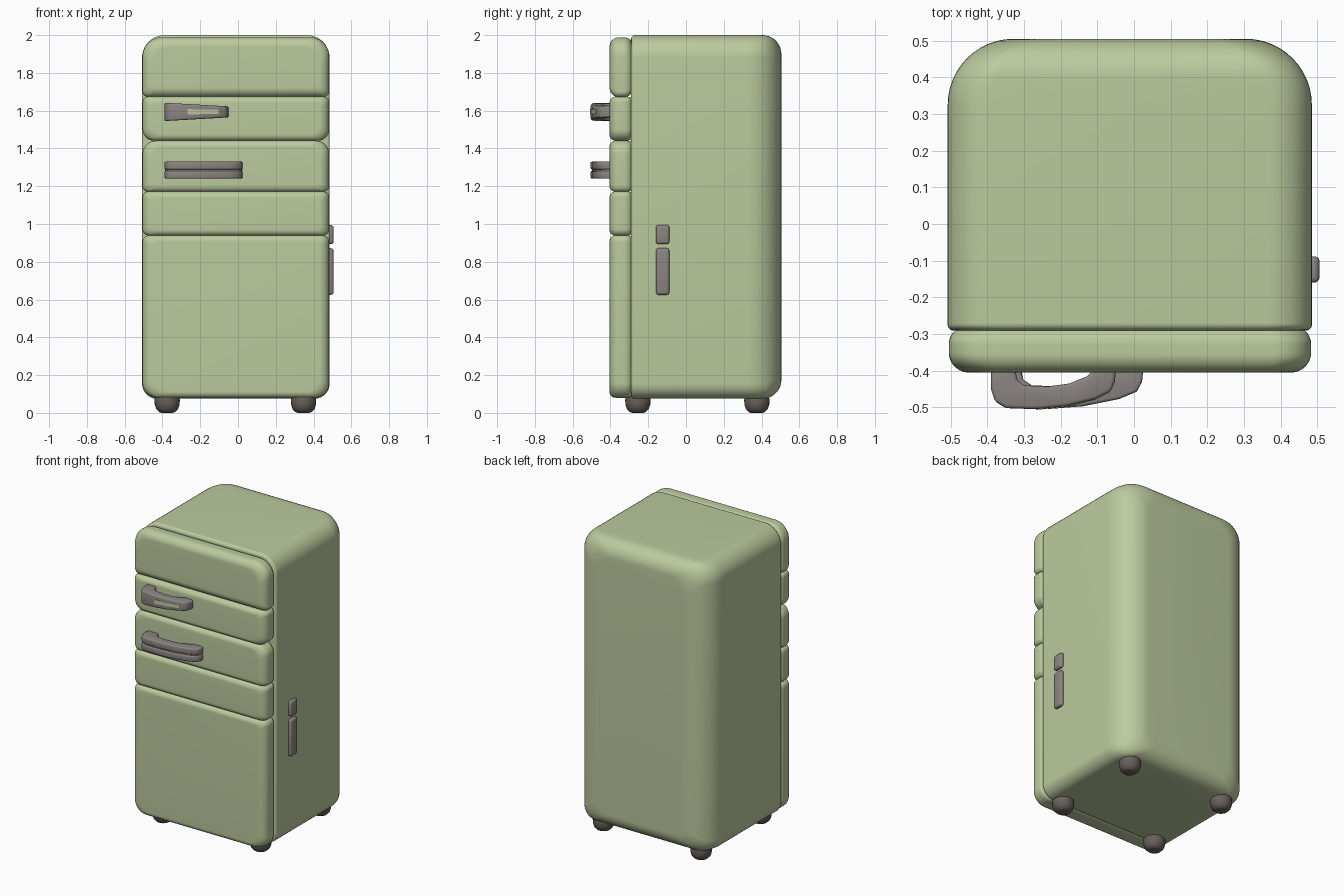
import bpy, bmesh, math
from mathutils import Matrix

default = bpy.data.objects.get("Cube")
if default:
    bpy.data.objects.remove(default, do_unlink=True)


def material(name, rgb):
    m = bpy.data.materials.new(name)
    m.use_nodes = True
    m.diffuse_color = (*rgb, 1)
    bsdf = m.node_tree.nodes["Principled BSDF"]
    bsdf.inputs["Base Color"].default_value = (*rgb, 1)
    bsdf.inputs["Roughness"].default_value = 0.6
    return m


green = material("pale green enamel", (0.50, 0.59, 0.34))
grey = material("grey metal", (0.26, 0.235, 0.22))
dark = material("dark rubber", (0.14, 0.118, 0.105))


def finish(name, bm, mat, bevel=0):
    """Turn a bmesh into a smooth object, with optional rounded edges."""
    bmesh.ops.recalc_face_normals(bm, faces=bm.faces)
    mesh = bpy.data.meshes.new(name)
    bm.to_mesh(mesh)
    bm.free()
    mesh.materials.append(mat)
    obj = bpy.data.objects.new(name, mesh)
    bpy.context.collection.objects.link(obj)
    bpy.ops.object.select_all(action="DESELECT")
    obj.select_set(True)
    bpy.context.view_layer.objects.active = obj
    if bevel:
        mod = obj.modifiers.new("rounded edges", "BEVEL")
        mod.width = bevel
        mod.segments = 3
        mod.limit_method = "ANGLE"
        mod.angle_limit = math.radians(40)
        bpy.ops.object.modifier_apply(modifier=mod.name)
    bpy.ops.object.shade_smooth_by_angle(angle=math.radians(40))
    return obj


def ring(x0, x1, z0, z1, r_low, r_top, n=10):
    """Rounded rectangle in the xz plane."""
    corners = [(x1 - r_top, z1 - r_top, r_top), (x0 + r_top, z1 - r_top, r_top),
               (x0 + r_low, z0 + r_low, r_low), (x1 - r_low, z0 + r_low, r_low)]
    pts = []
    for i, (cx, cz, r) in enumerate(corners):
        for k in range(n + 1):
            a = (i + k / n) * math.pi / 2
            pts.append((cx + r * math.cos(a), cz + r * math.sin(a)))
    return pts


def inset(depth, r):
    """How far a round of radius r pulls in at a depth from the end."""
    return r - math.sqrt(max(0, r * r - (r - depth) ** 2)) if depth < r else 0


def pillow(name, x, y, z, r_low, r_top, front, back, mat):
    """Loft a rounded slab along y; front and back are (side, top) rounds."""
    bm = bmesh.new()
    steps = [1 - math.cos(k / 12 * math.pi / 2) for k in range(13)]
    stations = [y[0] + max(front) * s for s in steps]
    stations += [y[1] - max(back) * s for s in reversed(steps)]
    loops = []
    for v in stations:
        dx = inset(v - y[0], front[0]) + inset(y[1] - v, back[0])
        dz = inset(v - y[0], front[1]) + inset(y[1] - v, back[1])
        pts = ring(x[0] + dx, x[1] - dx, z[0] + dz, z[1] - dz, r_low, r_top)
        loops.append([bm.verts.new((px, v, pz)) for px, pz in pts])
    n = len(loops[0])
    for a, b in zip(loops, loops[1:]):
        for i in range(n):
            j = (i + 1) % n
            bm.faces.new((a[i], a[j], b[j], b[i]))
    bm.faces.new(loops[0])
    bm.faces.new(loops[-1])
    return finish(name, bm, mat)


def slab(name, outline, z0, z1, mat, bevel, taper=0):
    """Extrude a plan outline upward; taper narrows it toward +x."""
    bm = bmesh.new()
    mid = (z0 + z1) / 2
    x0 = min(p[0] for p in outline)
    span = max(p[0] for p in outline) - x0
    rows = []
    for z in (z0, z1):
        rows.append([bm.verts.new((px, py, mid + (z - mid) * (1 - taper * (px - x0) / span)))
                     for px, py in outline])
    bm.faces.new(rows[0])
    bm.faces.new(rows[1])
    for i in range(len(outline)):
        j = (i + 1) % len(outline)
        bm.faces.new((rows[0][i], rows[0][j], rows[1][j], rows[1][i]))
    return finish(name, bm, mat, bevel)


def box(name, x, y, z, mat, bevel):
    plan = [(x[0], y[0]), (x[1], y[0]), (x[1], y[1]), (x[0], y[1])]
    return slab(name, plan, z[0], z[1], mat, bevel)


# Cabinet, with broad rounds at the back
pillow("cabinet", (-0.508, 0.485), (-0.29, 0.505), (0.075, 2.0),
       0.08, 0.12, (0.015, 0.02), (0.18, 0.1), green)

# Door panels: name, bottom, top, lower and upper corner rounds
panels = [("lower_door_panel", 0.08, 0.94, 0.08, 0.035),
          ("middle_door_rail", 0.938, 1.172, 0.035, 0.03),
          ("middle_door_panel", 1.17, 1.441, 0.03, 0.07),
          ("upper_door_rail", 1.441, 1.674, 0.06, 0.03),
          ("upper_door_panel", 1.672, 1.988, 0.03, 0.1)]
for name, z0, z1, r_low, r_top in panels:
    top = 0.05 if name == "upper_door_panel" else 0.032
    pillow(name, (-0.505, 0.483), (-0.405, -0.278), (z0, z1),
           r_low, r_top, (0.055, top), (0.05, top), green)

# Handle plan: outer sweep, then the finger gap behind it
outer = [(-0.39, -0.39), (-0.39, -0.45), (-0.376, -0.485), (-0.34, -0.502),
         (-0.24, -0.505), (-0.14, -0.497), (-0.04, -0.477), (0.008, -0.457),
         (0.022, -0.43), (0.026, -0.39)]
inner = [(-0.04, -0.39), (-0.07, -0.415), (-0.13, -0.435), (-0.2, -0.443),
         (-0.28, -0.44), (-0.303, -0.425), (-0.31, -0.39)]
plan = outer + inner
core = [(px * 0.985 - 0.003, py + 0.008 if i < len(outer) else py)
        for i, (px, py) in enumerate(plan)]

# Lower handle: two bars around a recessed core
slab("lower_handle_bottom_bar", plan, 1.24, 1.281, grey, 0.008)
slab("lower_handle_core", core, 1.27, 1.30, grey, 0)
slab("lower_handle_top_bar", plan, 1.289, 1.33, grey, 0.008)

# Upper handle: shorter and tapered, with a painted grip strip
short = [(-0.39 + (px + 0.39) * 0.82, py) for px, py in plan]
slab("upper_handle", short, 1.545, 1.642, grey, 0.01, taper=0.4)
strip_front = [(-0.39 + (px + 0.39) * 0.82, py - 0.002) for px, py in outer[4:7]]
strip_back = [(px, py + 0.008) for px, py in reversed(strip_front)]
slab("upper_handle_grip", strip_front + strip_back, 1.58, 1.608, green, 0, taper=0.2)

# Hinge plates on the left side
for name, z in (("long_side_plate", (0.625, 0.872)), ("short_side_plate", (0.893, 0.995))):
    box(name, (0.47, 0.506), (-0.16, -0.088), z, grey, 0.014)

# Round feet: lathe a soft profile
foot_profile = [(0.06, 0.11), (0.067, 0.07), (0.066, 0.045), (0.058, 0.02), (0.042, 0.004), (0.03, 0)]
for side, x in (("right", -0.375), ("left", 0.347)):
    for end, y in (("front", -0.255), ("back", 0.375)):
        bm = bmesh.new()
        rows = []
        for r, z in foot_profile:
            circle = bmesh.ops.create_circle(bm, segments=24, radius=r,
                                             matrix=Matrix.Translation((x, y, z)))
            rows.append(circle["verts"])
        for a, b in zip(rows, rows[1:]):
            for i in range(24):
                j = (i + 1) % 24
                bm.faces.new((a[i], a[j], b[j], b[i]))
        bm.faces.new(rows[0])
        bm.faces.new(rows[-1])
        finish(f"{end}_{side}_foot", bm, dark)
